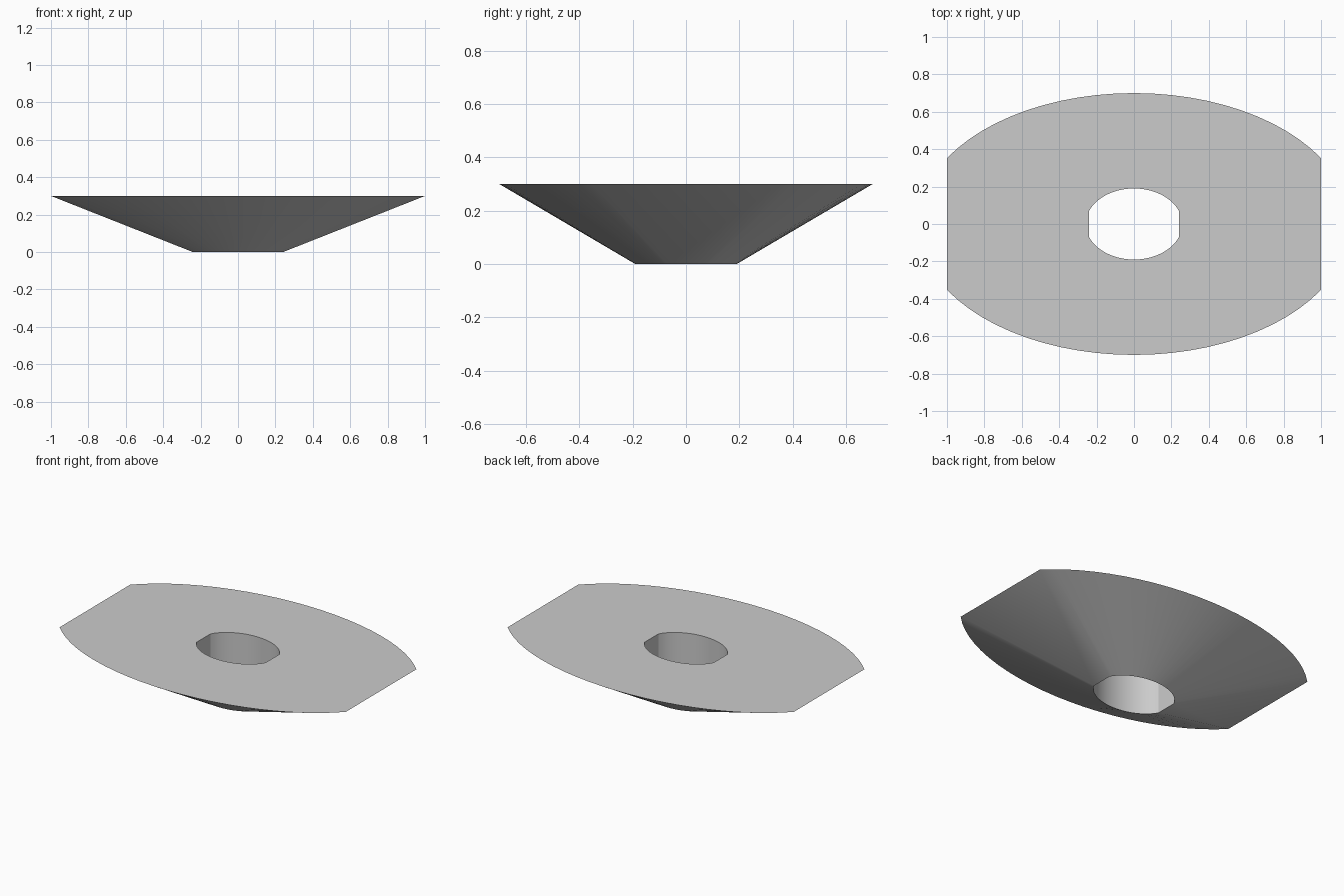
import bpy, bmesh, math

cube = bpy.data.objects.get("Cube")
if cube:
    bpy.data.objects.remove(cube, do_unlink=True)

HEIGHT = 0.3
STEPS = 24


def clipped_ellipse(half_width, half_depth, corner_y):
    """Outline of an ellipse cut straight at both ends."""
    start = math.asin(corner_y / half_depth)
    radius_x = half_width / math.cos(start)
    sweep = math.pi - 2 * start
    angles = [start + sweep * i / STEPS for i in range(STEPS + 1)]
    arc = [(radius_x * math.cos(a), half_depth * math.sin(a)) for a in angles]
    return arc + [(-x, -y) for x, y in arc]


rim = clipped_ellipse(1.0, 0.70, 0.352)
hole = clipped_ellipse(0.241, 0.19, 0.068)

# Flat top, sloping underside and straight hole wall
bm = bmesh.new()
loops = [[bm.verts.new((x, y, z)) for x, y in outline]
         for outline, z in ((hole, 0), (rim, HEIGHT), (hole, HEIGHT))]
count = len(rim)
for k in range(3):
    a, b = loops[k], loops[(k + 1) % 3]
    for i in range(count):
        j = (i + 1) % count
        bm.faces.new((a[i], a[j], b[j], b[i]))
bmesh.ops.recalc_face_normals(bm, faces=bm.faces)
mesh = bpy.data.meshes.new("tapered_plate")
bm.to_mesh(mesh)
bm.free()

plate = bpy.data.objects.new("tapered_plate", mesh)
bpy.context.collection.objects.link(plate)

# Plain grey material
grey = bpy.data.materials.new("light_grey")
grey.use_nodes = True
colour = (0.6, 0.6, 0.6, 1)
grey.diffuse_color = colour
grey.node_tree.nodes["Principled BSDF"].inputs["Base Color"].default_value = colour
mesh.materials.append(grey)

bpy.ops.object.select_all(action="DESELECT")
plate.select_set(True)
bpy.context.view_layer.objects.active = plate
bpy.ops.object.shade_smooth_by_angle(angle=math.radians(30))
